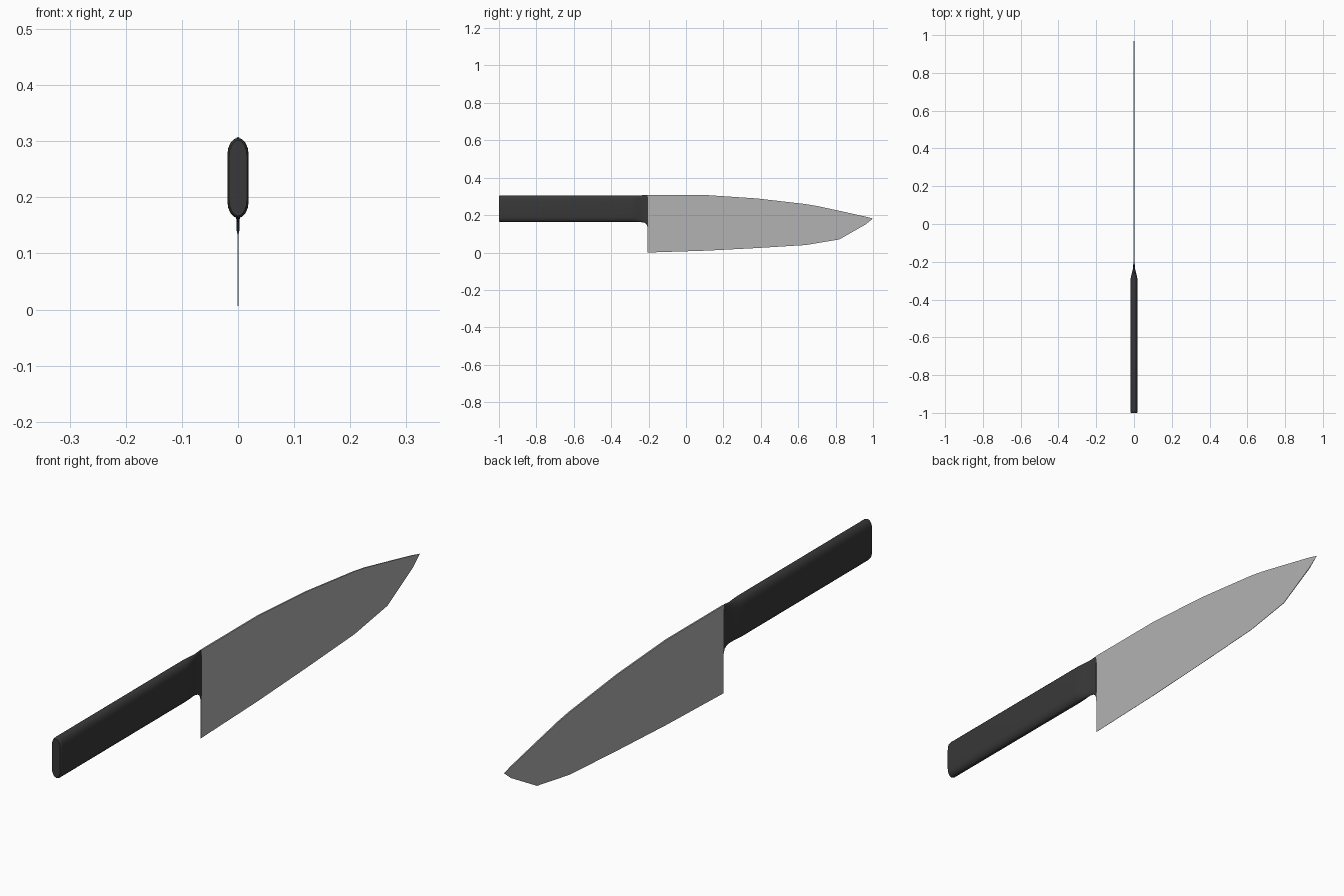
import bpy, bmesh, math

if "Cube" in bpy.data.objects:
    bpy.data.objects.remove(bpy.data.objects["Cube"])


def material(name, value):
    m = bpy.data.materials.new(name)
    m.diffuse_color = (value, value, value, 1)
    m.use_nodes = True
    m.node_tree.nodes["Principled BSDF"].inputs["Base Color"].default_value = m.diffuse_color
    return m


def finish(bm, name, mat, angle):
    bmesh.ops.recalc_face_normals(bm, faces=bm.faces)
    mesh = bpy.data.meshes.new(name)
    bm.to_mesh(mesh)
    bm.free()
    mesh.materials.append(mat)
    ob = bpy.data.objects.new(name, mesh)
    bpy.context.collection.objects.link(ob)
    bpy.context.view_layer.objects.active = ob
    ob.select_set(True)
    bpy.ops.object.shade_smooth_by_angle(angle=math.radians(angle))
    ob.select_set(False)
    return ob


steel = material("steel grey", 0.45)
black = material("handle black", 0.04)

# Blade: stations (y, cutting edge z, spine z), wedge-shaped section
stations = [(-0.205, 0.0, 0.307), (0.11, 0.01, 0.307), (0.38, 0.024, 0.289),
            (0.64, 0.04, 0.259), (0.70, 0.05, 0.249), (0.82, 0.07, 0.223),
            (0.96, 0.15, 0.192)]
bm = bmesh.new()
rings = []
for y, low, high in stations:
    t_low, t_high = 0.0004 + 0.007 * low, 0.0004 + 0.007 * high
    rings.append([bm.verts.new(p) for p in (
        (-t_low, y, low), (t_low, y, low), (t_high, y, high), (-t_high, y, high))])
for a, b in zip(rings, rings[1:]):
    for i in range(4):
        j = (i + 1) % 4
        bm.faces.new((a[i], a[j], b[j], b[i]))
bm.faces.new(rings[0])
tip = bm.verts.new((0, 1.0, 0.182))
for i in range(4):
    bm.faces.new((rings[-1][i], rings[-1][(i + 1) % 4], tip))
finish(bm, "blade", steel, 20)

# Handle and bolster: rounded section (y, half width, bottom z, top z)
sections = [(-1.0, 0.016, 0.167, 0.302), (-0.996, 0.0185, 0.164, 0.305),
            (-0.99, 0.019, 0.163, 0.306), (-0.30, 0.019, 0.163, 0.306),
            (-0.28, 0.0165, 0.163, 0.306), (-0.255, 0.010, 0.163, 0.306),
            (-0.238, 0.006, 0.162, 0.306), (-0.222, 0.0045, 0.159, 0.307),
            (-0.211, 0.0036, 0.151, 0.308), (-0.203, 0.0030, 0.13, 0.308)]
CAP = 0.03
STEPS = 8
bm = bmesh.new()
rings = []
for y, w, low, high in sections:
    ring = []
    for base, start in ((high - CAP, 0), (low + CAP, math.pi)):
        for k in range(STEPS + 1):
            a = start + math.pi * k / STEPS
            ring.append(bm.verts.new((w * math.cos(a), y, base + CAP * math.sin(a))))
    rings.append(ring)
n = len(rings[0])
for a, b in zip(rings, rings[1:]):
    for i in range(n):
        j = (i + 1) % n
        bm.faces.new((a[i], a[j], b[j], b[i]))
bm.faces.new(rings[0])
bm.faces.new(rings[-1])
finish(bm, "handle", black, 40)
